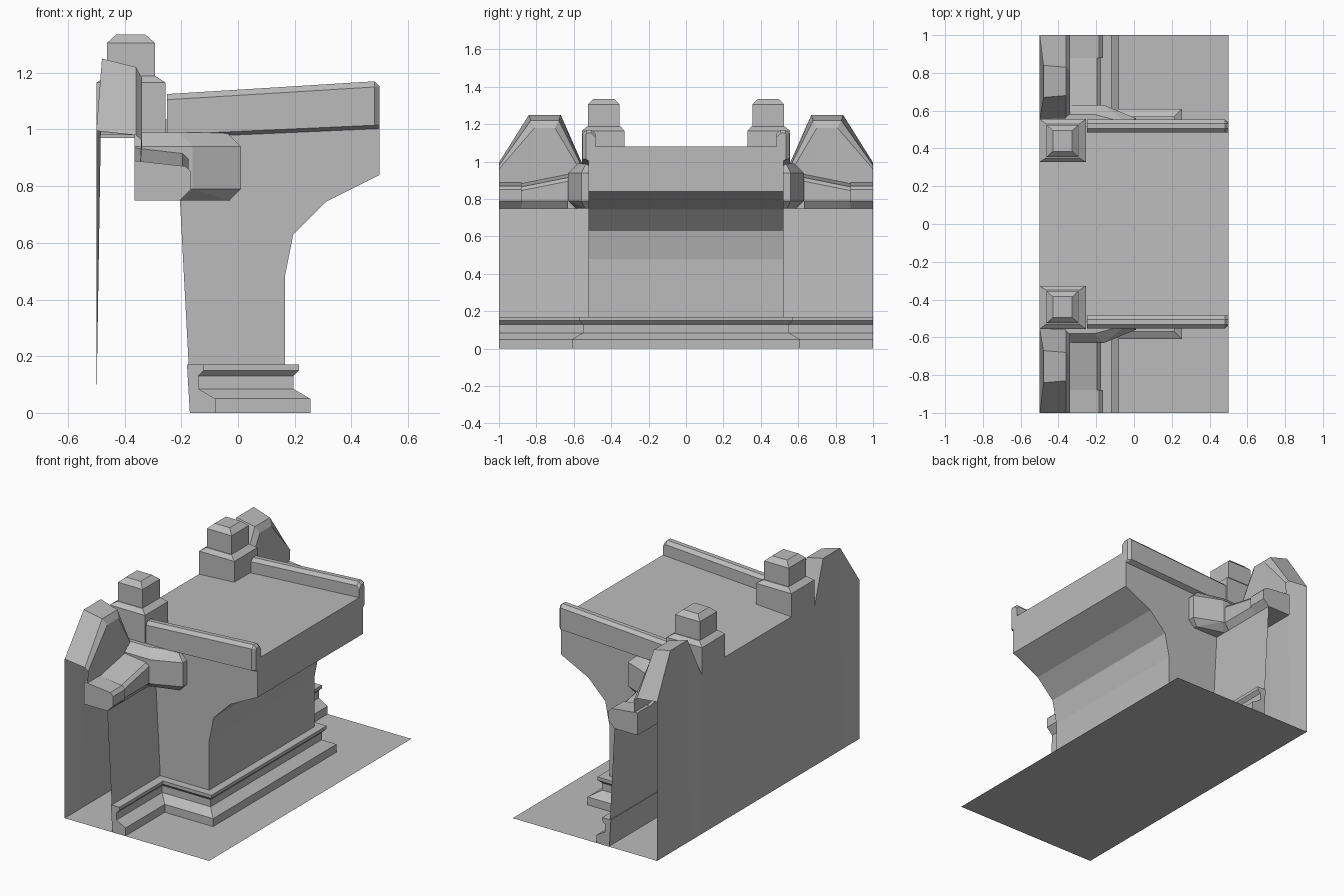
import bpy, bmesh

cube = bpy.data.objects.get("Cube")
if cube:
    bpy.data.objects.remove(cube, do_unlink=True)

stone = bpy.data.materials.new("grey stone")
stone.use_nodes = True
GREY = (0.5, 0.5, 0.5, 1)
stone.diffuse_color = GREY
stone.node_tree.nodes["Principled BSDF"].inputs["Base Color"].default_value = GREY


def finish(bm, name):
    bmesh.ops.recalc_face_normals(bm, faces=bm.faces[:])
    mesh = bpy.data.meshes.new(name)
    bm.to_mesh(mesh)
    bm.free()
    mesh.materials.append(stone)
    obj = bpy.data.objects.new(name, mesh)
    bpy.context.collection.objects.link(obj)
    return obj


def grid(name, rows, cap=False):
    """Skin quads between rows of points; cap closes both ends of the columns."""
    bm = bmesh.new()
    v = [[bm.verts.new(p) for p in row] for row in rows]
    for a, b in zip(v, v[1:]):
        for i in range(len(a) - 1):
            bm.faces.new((a[i], a[i + 1], b[i + 1], b[i]))
    if cap:
        for i in (0, -1):
            bm.faces.new([row[i] for row in v])
    return finish(bm, name)


def prism(name, profile, y0, y1):
    """Extrude an x-z outline along y."""
    bm = bmesh.new()
    face = bm.faces.new([bm.verts.new((x, y0, z)) for x, z in profile])
    new = bmesh.ops.extrude_face_region(bm, geom=[face])["geom"]
    moved = [g for g in new if isinstance(g, bmesh.types.BMVert)]
    bmesh.ops.translate(bm, verts=moved, vec=(0, y1 - y0, 0))
    return finish(bm, name)


def hull(name, points):
    bm = bmesh.new()
    for p in points:
        bm.verts.new(p)
    bmesh.ops.convex_hull(bm, input=bm.verts[:])
    bmesh.ops.dissolve_limit(bm, angle_limit=0.01, verts=bm.verts[:], edges=bm.edges[:])
    return finish(bm, name)


def ring(x0, x1, y0, y1, z):
    return [(x, y, z) for x in (x0, x1) for y in (y0, y1)]


# Ground sheet, leaning front wall and flat back wall
grid("ground", [[(-0.5, y, 0), (0.5, y, 0)] for y in (-1, 1)])
grid("front_wall", [[(-0.165, y, 0), (-0.205, y, 0.75)] for y in (-1, 1)])
grid("back_wall", [[(-0.5, y, 0), (-0.5, y, 1.02)] for y in (-0.555, 0.555)])

# Pier with curved bracket under the sloping deck
pier = [(-0.165, 0), (0.165, 0), (0.165, 0.48), (0.195, 0.63), (0.31, 0.745),
        (0.5, 0.84), (0.5, 1.08), (-0.5, 1.02), (-0.5, 0.97), (-0.365, 0.97),
        (-0.365, 0.75), (-0.205, 0.75)]
prism("pier_and_deck", pier, -0.52, 0.52)

# Base moulding wrapped around the wall and pier
profile = [(0, 0), (0.09, 0), (0.09, 0.05), (0.03, 0.085), (0.03, 0.13),
           (0.05, 0.15), (0.05, 0.17), (-0.01, 0.17)]


def wrap(d, z):
    half = [(d - 0.17, 1), (d - 0.17, 0.52 + d), (d + 0.165, 0.52 + d)]
    return [(x, y, z) for x, y in half] + [(x, -y, z) for x, y in reversed(half)]


grid("base_moulding", [wrap(d, z) for d, z in profile], cap=True)

for s, side in ((1, "left"), (-1, "right")):
    def put(points):
        return [(x, s * y, z) for x, y, z in points]

    # Hollow gable: back sheet, sloped coping and front sheet
    back = [(1, 0.995), (0.84, 1.25), (0.67, 1.25), (0.555, 0.99)]
    front = [(1, 0.98), (0.83, 1.22), (0.68, 1.22), (0.56, 0.98)]
    lip = [(1, 0.96), (0.81, 1.18), (0.7, 1.18), (0.57, 0.96)]
    rows = [[(-0.5, y, 0) for y, z in back],
            [(-0.5 if z < 1 else -0.48, y, z) for y, z in back],
            [(-0.36, y, z) for y, z in front],
            [(-0.338, y, z) for y, z in lip],
            [(-0.345, y, 0.84) for y, z in lip]]
    grid(side + "_gable", [put(r) for r in rows])

    # Corbel course: a plain end stone and a stone rising to the pier
    for name, x1, y0, y1, z0, z1 in (("end_corbel", -0.165, 0.88, 1, 0.87, 0.87),
                                     ("rising_corbel", -0.175, 0.63, 0.88, 0.915, 0.865)):
        pts = ring(-0.365, -0.205, y0, y1, 0.75) + ring(-0.365, x1, y0, y1, 0.79)
        for y, z in ((y0, z0), (y1, z1)):
            pts += [(-0.365, y, z + 0.02), (x1 - 0.02, y, z), (x1, y, z - 0.02)]
        hull(side + "_" + name, put(pts))

    # Angled corner stone between the corbels and the pier
    pts = []
    for inset, z in ((0.04, 0.75), (0, 0.79), (0, 0.94), (0.05, 0.99)):
        outline = [(-0.365, 0.5), (-0.365, 0.63 - inset), (-0.16 - inset, 0.63 - inset),
                   (0.01 - inset, 0.56 - inset / 2), (0.01 - inset, 0.5)]
        pts += [(x, y, z) for x, y in outline]
    hull(side + "_corner_stone", put(pts))

    # Sloping parapet beam with chamfered edges
    pts = []
    for x, inset, low, high in ((-0.25, 0, 0.97, 1.125), (0.482, 0, 1.003, 1.17),
                                (0.5, 0.018, 1.003, 1.17)):
        c = 0.02
        pts += [(x, 0.485 + c, high - inset), (x, 0.553 - c, high - inset),
                (x, 0.485, high - c - inset), (x, 0.553 - inset, high - c - inset),
                (x, 0.485, low), (x, 0.52, low), (x, 0.553 - inset, low + 0.012)]
    hull(side + "_parapet_beam", put(pts))

    # Post: plinth with sloped shoulder, then a capped shaft
    hull(side + "_post_plinth", put(ring(-0.5, -0.255, 0.328, 0.556, 0.98)
                                    + ring(-0.5, -0.255, 0.328, 0.556, 1.165)
                                    + ring(-0.465, -0.29, 0.35, 0.53, 1.188)))
    hull(side + "_post_shaft", put(ring(-0.463, -0.293, 0.355, 0.525, 1.15)
                                   + ring(-0.463, -0.293, 0.355, 0.525, 1.305)
                                   + ring(-0.43, -0.327, 0.385, 0.495, 1.335)))
